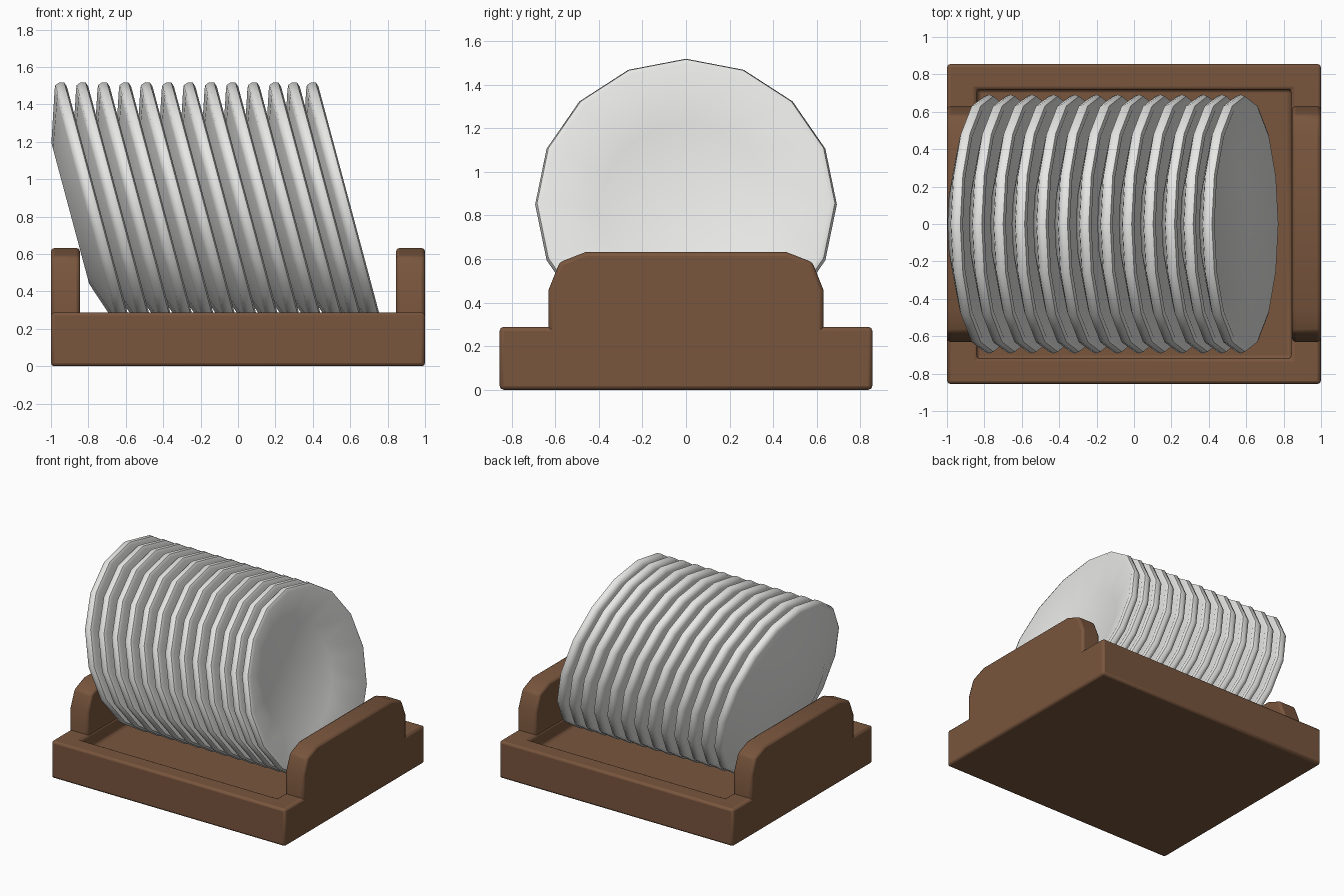
import bpy, bmesh, math

if "Cube" in bpy.data.objects:
    bpy.data.objects.remove(bpy.data.objects["Cube"])


def material(name, rgb):
    m = bpy.data.materials.new(name)
    m.diffuse_color = (*rgb, 1)
    m.use_nodes = True
    m.node_tree.nodes["Principled BSDF"].inputs["Base Color"].default_value = m.diffuse_color
    return m


wood = material("brown wood", (0.19, 0.092, 0.047))
china = material("white china", (0.8, 0.8, 0.79))


def finish(bm, name, mat, bevel=0, angle=35):
    bmesh.ops.recalc_face_normals(bm, faces=bm.faces)
    me = bpy.data.meshes.new(name)
    bm.to_mesh(me)
    bm.free()
    me.materials.append(mat)
    ob = bpy.data.objects.new(name, me)
    bpy.context.collection.objects.link(ob)
    bpy.ops.object.select_all(action='DESELECT')
    ob.select_set(True)
    bpy.context.view_layer.objects.active = ob
    if bevel:
        mod = ob.modifiers.new("soft edges", 'BEVEL')
        mod.width = bevel
        mod.segments = 2
        mod.limit_method = 'ANGLE'
        mod.angle_limit = math.radians(40)
    bpy.ops.object.shade_smooth_by_angle(angle=math.radians(angle))
    return ob


def ring(bm, hx, hy, z):
    return [bm.verts.new((sx * hx, sy * hy, z))
            for sx, sy in ((-1, -1), (1, -1), (1, 1), (-1, 1))]


def bridge(bm, a, b):
    n = len(a)
    for i in range(n):
        bm.faces.new((a[i], a[(i + 1) % n], b[(i + 1) % n], b[i]))


# Tray: box with a raised rim around a sunken floor
bm = bmesh.new()
loops = [ring(bm, 1.0, 0.855, 0), ring(bm, 1.0, 0.855, 0.288),
         ring(bm, 0.84, 0.72, 0.288), ring(bm, 0.84, 0.72, 0.18)]
for a, b in zip(loops, loops[1:]):
    bridge(bm, a, b)
bm.faces.new(loops[0])
bm.faces.new(loops[-1])
finish(bm, "tray", wood, 0.018)

# End walls: rounded-shoulder profile extruded along x
half = [(0.63, 0.2), (0.63, 0.46), (0.58, 0.585), (0.46, 0.632)]
outline = half + [(-y, z) for y, z in reversed(half)]
for side, name in ((-1, "left_wall"), (1, "right_wall")):
    bm = bmesh.new()
    inner = [bm.verts.new((side * 0.845, y, z)) for y, z in outline]
    outer = [bm.verts.new((side * 1.0, y, z)) for y, z in outline]
    bridge(bm, inner, outer)
    bm.faces.new(inner)
    bm.faces.new(outer)
    finish(bm, name, wood, 0.018, 40)

# Plates: 16-sided dish profile (radius, height along its axis)
profile = [(0.39, -0.126), (0.66, -0.036), (0.683, -0.026), (0.692, 0.0),
           (0.683, 0.024), (0.66, 0.032), (0.40, -0.062)]
SIDES = 16


def plate(name, x):
    bm = bmesh.new()
    rings = [[bm.verts.new((r * math.cos(t), r * math.sin(t), h))
              for t in (2 * math.pi * i / SIDES for i in range(SIDES))]
             for r, h in profile]
    for a, b in zip(rings, rings[1:]):
        bridge(bm, a, b)
    bm.faces.new(rings[0])
    bm.faces.new(rings[-1])
    ob = finish(bm, name, china, 0, 50)
    ob.location = (x, 0, 0.85)
    ob.rotation_euler = (0, math.radians(75), 0)


# Row of thirteen leaning plates, the last two slightly closer
xs = [-0.775 + 0.1145 * i for i in range(11)]
xs += [xs[-1] + 0.1, xs[-1] + 0.2]
for i, x in enumerate(xs):
    plate(f"plate_{i + 1}", x)
